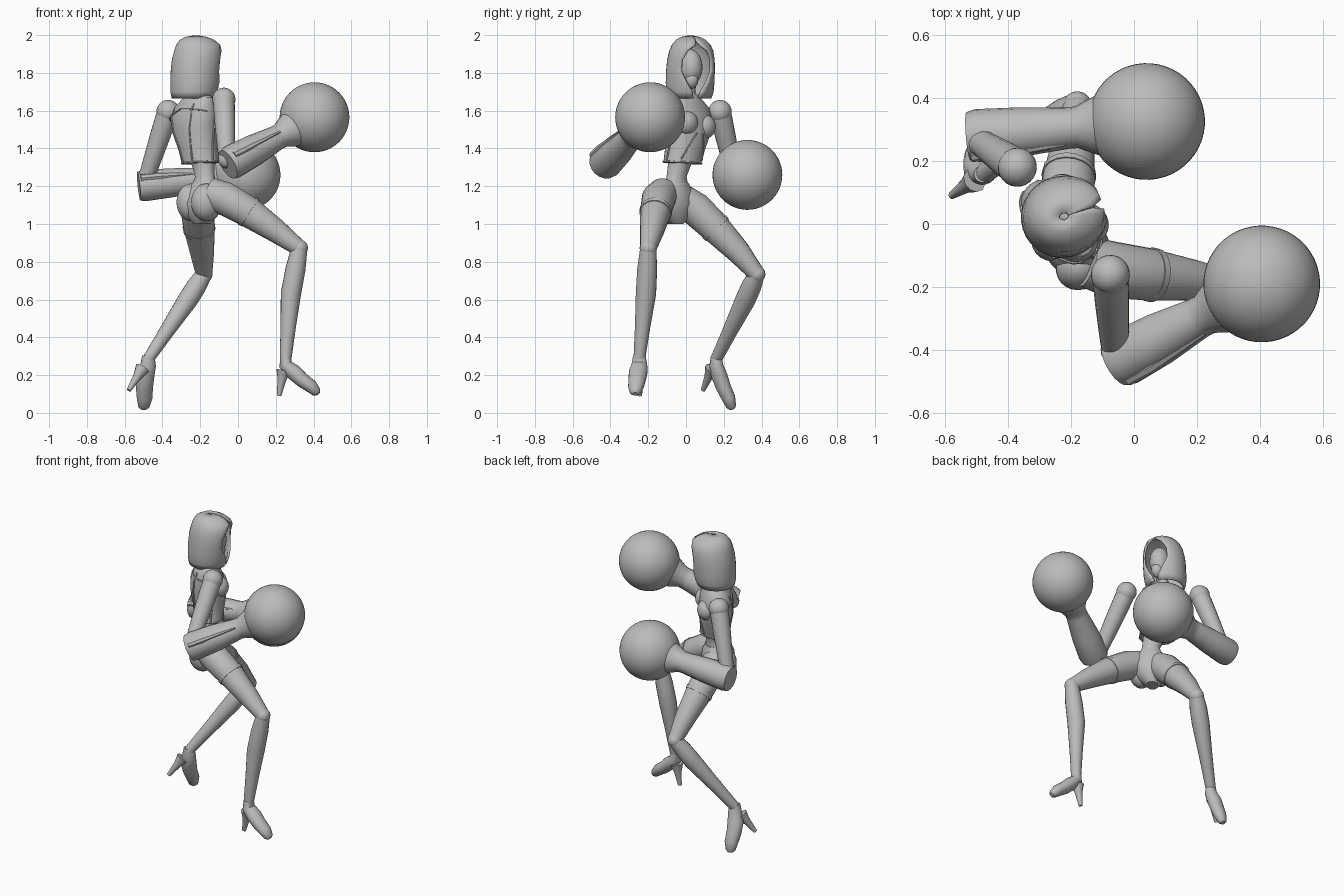
import bpy, bmesh, math
from mathutils import Vector, Matrix

cube = bpy.data.objects.get("Cube")
if cube:
    bpy.data.objects.remove(cube)

GREY = bpy.data.materials.new("plain_grey")
GREY.use_nodes = True
GREY.diffuse_color = (0.5, 0.5, 0.5, 1)
GREY.node_tree.nodes["Principled BSDF"].inputs["Base Color"].default_value = (0.5, 0.5, 0.5, 1)

FWD = Vector((0.76, 0.65, 0))      # direction the chest faces
SIDE = Vector((-0.65, 0.76, 0))    # towards the figure's left
UP = Vector((0, 0, 1))


def finish(name, bm, angle=40):
    bmesh.ops.recalc_face_normals(bm, faces=bm.faces)
    mesh = bpy.data.meshes.new(name)
    bm.to_mesh(mesh)
    bm.free()
    mesh.materials.append(GREY)
    ob = bpy.data.objects.new(name, mesh)
    bpy.context.collection.objects.link(ob)
    bpy.ops.object.select_all(action='DESELECT')
    ob.select_set(True)
    bpy.context.view_layer.objects.active = ob
    bpy.ops.object.shade_smooth_by_angle(angle=math.radians(angle))
    return ob


def skin(name, rings, closed=True, caps=True, angle=40):
    """Bridge a list of point rings."""
    bm = bmesh.new()
    loops = [[bm.verts.new(p) for p in r] for r in rings]
    n = len(loops[0])
    for low, high in zip(loops, loops[1:]):
        for i in range(n if closed else n - 1):
            j = (i + 1) % n
            bm.faces.new((low[i], low[j], high[j], high[i]))
    if caps:
        bm.faces.new(loops[0])
        bm.faces.new(loops[-1])
    return finish(name, bm, angle)


def limb(name, path, radii, hint=UP, flat=1.0, n=18):
    """Tapered tube; flat squashes it along the hint direction."""
    pts = [Vector(p) for p in path]
    rings = []
    for i, p in enumerate(pts):
        t = (pts[min(i + 1, len(pts) - 1)] - pts[max(i - 1, 0)]).normalized()
        u = t.cross(hint).normalized()
        v = u.cross(t)
        rings.append([p + radii[i] * (u * math.cos(k * math.tau / n) + v * flat * math.sin(k * math.tau / n))
                      for k in range(n)])
    return skin(name, rings)


def ball(name, centre, size, seg=24):
    bm = bmesh.new()
    bmesh.ops.create_uvsphere(bm, u_segments=seg, v_segments=seg // 2, radius=1)
    turn = Matrix((FWD, SIDE, UP)).transposed().to_4x4()
    bmesh.ops.transform(bm, verts=bm.verts, matrix=Matrix.Translation(centre) @ turn @ Matrix.Diagonal((*size, 1)))
    return finish(name, bm, 60)


def body_point(section, ang, grow=1.0):
    """Point on a torso section: x, y, z, half width, half depth, tilt."""
    x, y, z, a, b, tilt = section
    s = math.sin(ang) * a * grow
    return Vector((x, y, z - s * tilt)) + SIDE * s + FWD * (math.cos(ang) * b * grow)


def body(name, sections, n=28):
    return skin(name, [[body_point(s, k * math.tau / n) for k in range(n)] for s in sections])


# Torso: waist, flared bodice and pelvis
body("waist", [(-.18, -.06, 1.18, .085, .065, 0), (-.175, -.05, 1.25, .055, .05, 0),
               (-.185, -.035, 1.31, .065, .055, 0), (-.195, -.02, 1.37, .08, .07, 0)])
BODICE = [(-.20, -.02, 1.32, .108, .088, 0.05), (-.213, -.005, 1.40, .112, .095, 0.1),
          (-.228, .008, 1.50, .135, .108, 0.15), (-.235, .01, 1.58, .15, .1, 0.2),
          (-.232, .01, 1.64, .135, .075, 0.22), (-.225, .012, 1.69, .06, .045, 0.2)]
body("bodice", BODICE)
body("pelvis", [(-.19, -.055, 1.0, .035, .05, 0), (-.19, -.06, 1.04, .08, .08, 0),
                (-.185, -.065, 1.11, .125, .1, 0), (-.178, -.065, 1.17, .12, .085, 0),
                (-.175, -.055, 1.22, .07, .06, 0)])
for name, sign in (("left", 1), ("right", -1)):
    ball(name + "_bust", Vector((-.228, .01, 1.525 - sign * .01)) + FWD * .06 + SIDE * sign * .062, (.06, .065, .065))
    ball(name + "_buttock", Vector((-.18, -.062, 1.115)) - FWD * .035 + SIDE * sign * .06, (.085, .075, .1))


def bodice_at(ang, z):
    for low, high in zip(BODICE, BODICE[1:]):
        if z <= high[2]:
            t = (z - low[2]) / (high[2] - low[2])
            return body_point([p + (q - p) * t for p, q in zip(low, high)], ang, 1.015)


# Raised seams that cross the bodice front and back
def seam(name, a0, z0, a1, z1):
    steps = [k / 12 for k in range(13)]
    path = [bodice_at(a0 + (a1 - a0) * t, z0 + (z1 - z0) * t) for t in steps]
    limb(name, path, [.005] * 13, Vector((.3, .2, .93)), n=6)


for name, sign in (("left", 1), ("right", -1)):
    seam(name + "_front_seam", sign * .7, 1.34, sign * .15, 1.48)
    seam(name + "_back_seam", math.pi + sign * .35, 1.33, math.pi + sign * .6, 1.62)
    seam(name + "_side_seam", sign * 1.6, 1.33, sign * 1.3, 1.56)
    seam(name + "_back_strap", math.pi + sign * 1.3, 1.57, math.pi, 1.61)
seam("hem_trim", 0, 1.325, math.tau, 1.325)

# Neck and masked head
limb("neck", [(-.225, .01, 1.62), (-.215, .013, 1.7), (-.2, .02, 1.79)], [.055, .036, .04], FWD)
ball("head", Vector((-.185, .022, 1.83)), (.07, .062, .095))
ball("chin", Vector((-.165, .025, 1.765)), (.045, .038, .05), 16)

# Hood: horizontal rings left open around the face
LOOK = Vector((.95, .3, 0)).normalized()
ACROSS = UP.cross(LOOK)
rings = []
for z, a, b, shift, gap in ((1.665, .115, .115, -.015, .12), (1.70, .126, .125, -.012, .2), (1.75, .13, .131, -.006, .45),
                            (1.81, .129, .135, 0, .72), (1.87, .125, .135, .006, .72), (1.92, .115, .128, .012, .5),
                            (1.95, .1, .118, .012, .15), (1.975, .078, .092, .005, .02),
                            (1.99, .05, .06, 0, .01), (1.998, .012, .015, 0, .005)):
    ring = []
    for k in range(29):
        ang = gap + (math.tau - 2 * gap) * k / 28
        ring.append(Vector((-.222, .024, z)) + LOOK * (math.cos(ang) * b + shift) + ACROSS * math.sin(ang) * a)
    rings.append(ring)
hood = skin("hood", rings, closed=False, caps=False, angle=50)
thick = hood.modifiers.new("cloth_thickness", 'SOLIDIFY')
thick.thickness = .012
thick.offset = -1


# Arms: shoulder ball, upper arm, flared sleeve and round hand
def arm(side, shoulder, elbow, cuff, hand, wide):
    s, e, c, h = (Vector(p) for p in (shoulder, elbow, cuff, hand))
    ball(side + "_shoulder", s, (.062, .062, .062))
    limb(side + "_upper_arm", [s.lerp(e, t) for t in (0, .12, .4, .75, 1)], [.056, .057, .054, .048, .043], FWD)
    ball(side + "_elbow", e, (.046, .046, .046), 16)
    d = (h - c).normalized()
    reach = (h - c).length
    stops = [0, .03, reach * .3, reach - .255, reach - .225, reach - .18, reach - .15]
    limb(side + "_sleeve", [c + d * t for t in stops],
         [wide * .92, wide, wide * .93, .066, .066, .086, .098])
    ball(side + "_hand", h, (.185, .185, .185), 48)
    # Folded flap along the sleeve
    off = d.cross(UP).normalized() * wide * .72 + UP * wide * .5
    limb(side + "_sleeve_fold", [c + off + d * .005, c + off * .99 + d * .1, c + off * .8 + d * (reach - .26)],
         [.022, .022, .008], n=8)


arm("left", (-.37, .18, 1.595), (-.48, .255, 1.26), (-.525, .278, 1.2), (.04, .325, 1.26), .084)
arm("right", (-.075, -.16, 1.66), (-.06, -.4, 1.34), (-.055, -.437, 1.315), (.405, -.19, 1.565), .09)


# Legs: thigh, knee ball, calf and high-heeled shoe
def leg(side, thigh, knee, calf, ankle, toe, heel):
    k, a, t, h = (Vector(p) for p in (knee, ankle, toe, heel))
    limb(side + "_thigh", [*thigh, k], [.082, .09, .083, .064, .044], Vector((.3, -.3, .9)))
    ball(side + "_knee", k, (.046, .046, .046), 16)
    mid = Vector(calf)
    limb(side + "_calf", [k, k.lerp(mid, .45), mid, mid.lerp(a, .5), a],
         [.043, .053, .054, .041, .031], Vector((.7, .7, .1)))
    # Thigh band
    p, q = Vector(thigh[2]), Vector(thigh[3])
    limb(side + "_thigh_band", [p, p.lerp(q, .12)], [.087, .085], Vector((.3, -.3, .9)))
    f = t - a
    back = (h - a).normalized()
    limb(side + "_shoe", [a + UP * .02, a - UP * .03, a + f * .27 + back * .02, a + f * .52 + back * .015,
                          a + f * .78, a + f * .95, t],
         [.033, .042, .05, .046, .042, .03, .014], Vector((f.x, f.y, .1)), .85)
    limb(side + "_heel", [a + (h - a) * .3, a + (h - a) * .55, h], [.04, .024, .012], FWD, n=10)


leg("left", [(-.21, -.02, 1.13), (-.215, .05, 1.08), (-.207, .15, .985), (-.19, .28, .85)], (-.18, .375, .735),
    (-.265, .315, .6), (-.475, .16, .285), (-.5, .245, .018), (-.578, .09, .12))
leg("right", [(-.15, -.12, 1.165), (-.07, -.145, 1.135), (.05, -.16, 1.068), (.2, -.18, .965)], (.325, -.2, .872),
    (.28, -.212, .63), (.252, -.247, .285), (.425, -.27, .1), (.217, -.245, .09))
